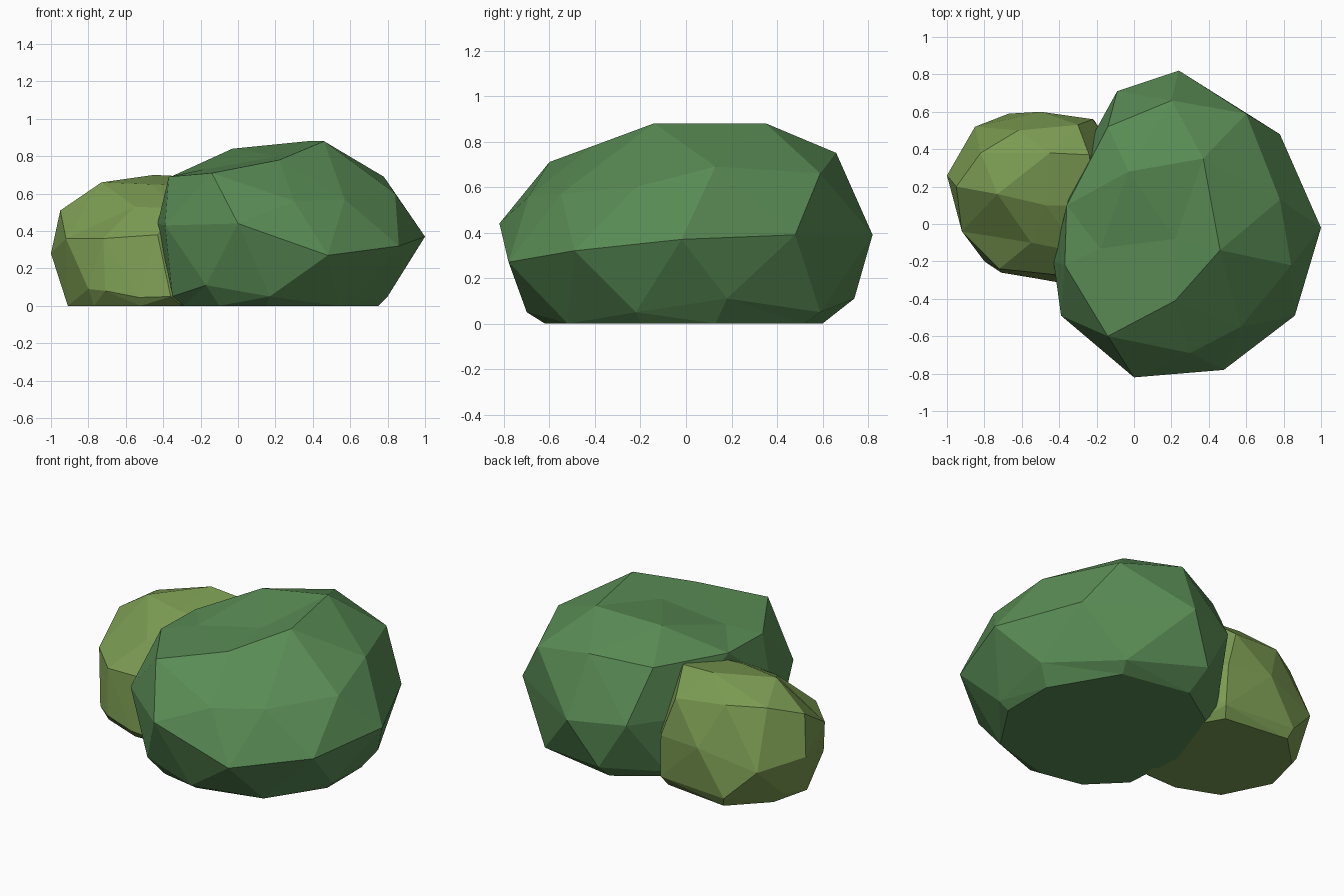
import bpy, bmesh
from mathutils import Vector


def faceted_bush(name, color, centre, radii, body, base):
    """Skin facet corners: hull their directions on a sphere, then restore positions."""
    points = [Vector(p) for p in body] + [Vector((x, y, 0)) for x, y in base]
    c = Vector(centre)
    bm = bmesh.new()
    real = {}
    for p in points:
        d = p - c
        v = bm.verts.new(Vector([d[i] / radii[i] for i in range(3)]).normalized())
        real[v] = p
    bmesh.ops.convex_hull(bm, input=bm.verts[:])
    for v in bm.verts:
        v.co = real[v]
    bmesh.ops.recalc_face_normals(bm, faces=bm.faces[:])
    mesh = bpy.data.meshes.new(name)
    bm.to_mesh(mesh)
    bm.free()
    mat = bpy.data.materials.new(name + "_leaf")
    mat.diffuse_color = (*color, 1)
    mesh.materials.append(mat)
    obj = bpy.data.objects.new(name, mesh)
    bpy.context.collection.objects.link(obj)
    return obj


# Large dark green bush
faceted_bush(
    "large_bush", (0.10, 0.26, 0.09), (0.27, 0, 0.38), (0.7, 0.8, 0.48),
    [
        # crown
        (0.46, -0.14, 0.88), (0.37, 0.35, 0.88), (-0.03, 0.28, 0.84), (0.22, -0.08, 0.80),
        (0.22, -0.41, 0.78), (-0.14, -0.60, 0.71), (-0.37, -0.22, 0.69), (-0.18, -0.13, 0.73),
        (-0.36, 0.10, 0.69), (-0.14, 0.52, 0.70), (0.20, 0.66, 0.75), (0.60, 0.59, 0.66),
        (0.78, 0.13, 0.69), (0.84, -0.22, 0.60), (0.57, -0.55, 0.57), (0.30, -0.69, 0.56),
        # widest ring
        (0, -0.82, 0.44), (0.48, -0.78, 0.27), (0.86, -0.49, 0.32), (1.0, -0.02, 0.37),
        (0.78, 0.48, 0.39), (0.24, 0.82, 0.39), (-0.09, 0.71, 0.40), (-0.25, 0.42, 0.38),
        (-0.43, -0.20, 0.44), (-0.39, -0.49, 0.43),
        # low ring
        (-0.17, -0.64, 0.11), (0.17, -0.70, 0.05), (0.80, -0.22, 0.05),
        (0.83, 0.18, 0.11), (0.55, 0.59, 0.05), (0.08, 0.74, 0.11), (-0.20, 0.48, 0.06),
        (-0.35, 0.0, 0.06), (-0.35, -0.40, 0.05),
    ],
    [(0.75, -0.20), (0.75, 0.13), (0.52, 0.52), (0.10, 0.60), (-0.17, 0.42),
     (-0.32, 0.0), (-0.29, -0.38), (-0.10, -0.57), (0.15, -0.62), (0.54, -0.52)],
)

# Small olive bush
faceted_bush(
    "small_bush", (0.20, 0.33, 0.085), (-0.5, 0.14, 0.28), (0.5, 0.46, 0.40),
    [
        # crown
        (-0.45, 0.38, 0.70), (-0.24, 0.37, 0.69), (-0.73, 0.16, 0.66), (-0.47, 0.10, 0.65),
        (-0.20, 0.10, 0.64), (-0.82, 0.38, 0.58), (-0.62, 0.50, 0.59), (-0.30, 0.53, 0.56),
        (-0.55, -0.10, 0.53), (-0.95, 0.20, 0.51), (-0.30, -0.15, 0.52),
        # widest ring
        (-1.0, 0.26, 0.28), (-0.92, -0.04, 0.36), (-0.72, -0.24, 0.36), (-0.43, -0.27, 0.38),
        (-0.10, -0.10, 0.35), (-0.05, 0.30, 0.35), (-0.22, 0.56, 0.32), (-0.50, 0.60, 0.33),
        (-0.85, 0.52, 0.24),
        # low ring
        (-0.80, -0.20, 0.09), (-0.71, -0.26, 0.08), (-0.53, -0.29, 0.045), (-0.36, -0.32, 0.05),
        (-0.90, 0.34, 0.06), (-0.67, 0.59, 0.06), (-0.21, 0.55, 0.06),
    ],
    [(-0.91, 0.12), (-0.77, -0.16), (-0.52, -0.26), (-0.30, -0.25),
     (-0.12, 0.30), (-0.24, 0.51), (-0.65, 0.56), (-0.85, 0.36)],
)
